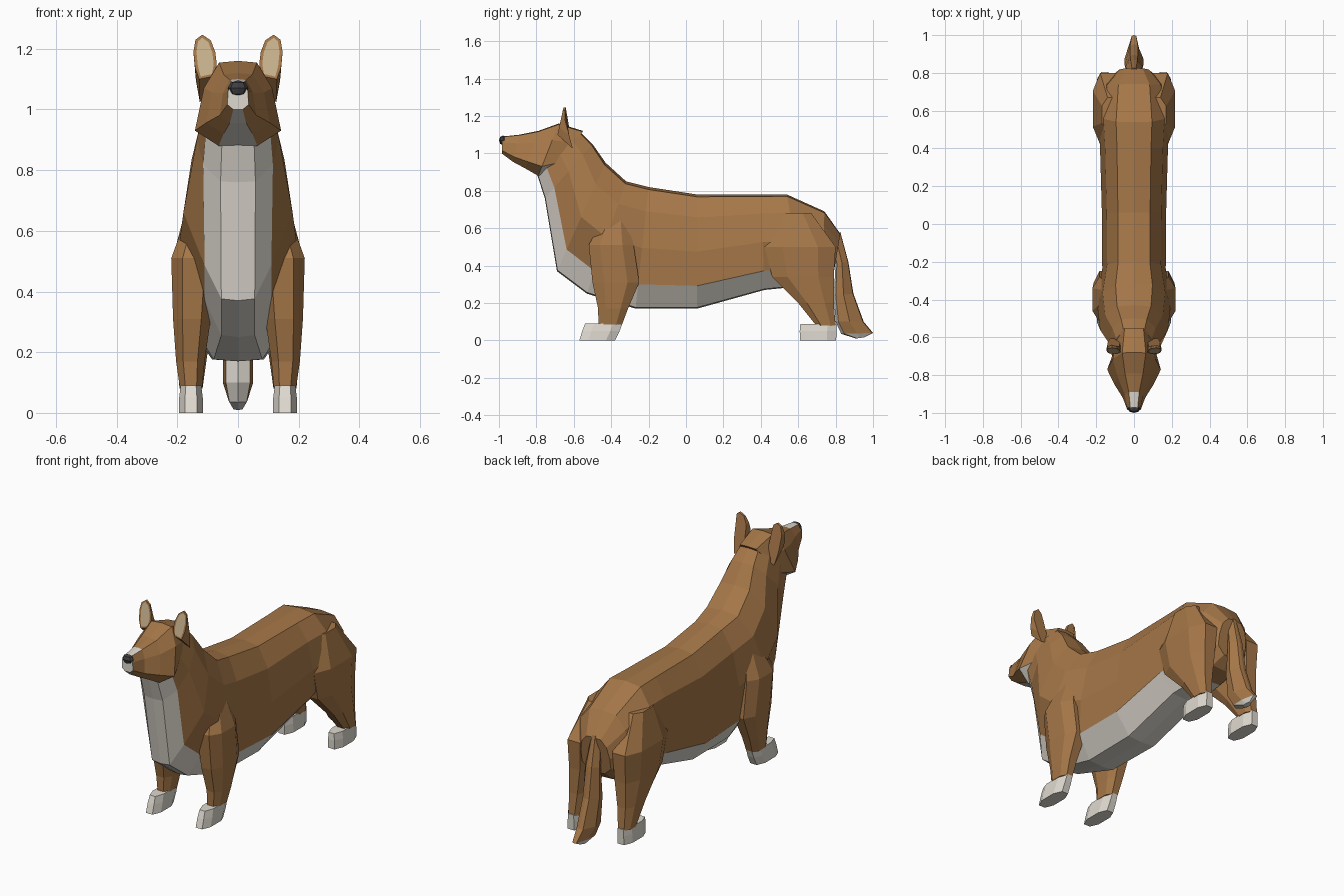
import bpy, bmesh
from mathutils import Vector

if "Cube" in bpy.data.objects:
    bpy.data.objects.remove(bpy.data.objects["Cube"])


def material(name, rgb):
    m = bpy.data.materials.new(name)
    m.diffuse_color = (*rgb, 1)
    m.use_nodes = True
    m.node_tree.nodes["Principled BSDF"].inputs["Base Color"].default_value = m.diffuse_color
    return m


FUR = material("tan fur", (0.38, 0.185, 0.065))
WHITE = material("cream white fur", (0.74, 0.70, 0.63))
INNER = material("beige inner ear", (0.58, 0.45, 0.27))
DARK = material("dark nose", (0.05, 0.05, 0.055))


def finish(bm, name, mats):
    bmesh.ops.recalc_face_normals(bm, faces=bm.faces)
    me = bpy.data.meshes.new(name)
    bm.to_mesh(me)
    bm.free()
    for m in mats:
        me.materials.append(m)
    ob = bpy.data.objects.new(name, me)
    bpy.context.collection.objects.link(ob)
    return ob


def loft(name, rings, mats, rule=lambda i, j: 0):
    """Skin closed rings of points; rule(ring, side) gives the material index."""
    bm = bmesh.new()
    vs = [[bm.verts.new(p) for p in r] for r in rings]
    n = len(rings[0])
    for i in range(len(vs) - 1):
        for j in range(n):
            k = (j + 1) % n
            f = bm.faces.new((vs[i][j], vs[i][k], vs[i + 1][k], vs[i + 1][j]))
            f.material_index = rule(i, j)
    bm.faces.new(vs[0])
    bm.faces.new(vs[-1]).material_index = rule(len(vs) - 2, n // 2)
    return finish(bm, name, mats)


def spine_loft(name, sections, profile, rule):
    """Sections: top y,z, bottom y,z, half width, lower half width.
    Profile: (width fraction, fraction from top to bottom), mirrored in x."""
    rings = []
    n = len(profile) - 1
    for ty, tz, by, bz, w, wl in sections:
        half = [((wl if t > 0.7 else w) * u, ty + (by - ty) * t, tz + (bz - tz) * t)
                for u, t in profile]
        rings.append(half + [(-x, y, z) for x, y, z in half[-2:0:-1]])
    return loft(name, rings, [FUR, WHITE],
                lambda i, j: rule(i, j if j < n else 2 * n - 1 - j))


# Trunk, chest and neck in one skin, white belly and bib
spine_loft("body", [
    (.825, .57, .79, .36, .09, .09),
    (.74, .69, .73, .31, .165, .14),
    (.54, .78, .62, .29, .19, .14),
    (.40, .78, .42, .27, .18, .17),
    (.06, .78, .06, .17, .17, .17),
    (-.20, .82, -.27, .17, .168, .16),
    (-.32, .85, -.53, .25, .195, .11),
    (-.43, .95, -.69, .37, .18, .11),
    (-.50, 1.05, -.755, .76, .135, .115),
    (-.56, 1.11, -.80, .90, .11, .105)],
    [(0, 0), (.5, .02), (.85, .2), (1, .5), (1, .8), (.5, .99), (0, 1)],
    lambda i, k: int(k >= 4 and i >= 2))

# Head with wide cheeks, white chin and blaze
spine_loft("head", [
    (-.55, 1.12, -.68, .92, .10, .10),
    (-.68, 1.16, -.79, .88, .125, .142),
    (-.79, 1.12, -.86, .92, .095, .105),
    (-.89, 1.10, -.925, .955, .055, .06),
    (-.985, 1.09, -.985, 1.0, .036, .035)],
    [(0, 0), (.5, .02), (.9, .32), (1, .82), (.45, 1), (0, 1)],
    lambda i, k: int((k == 4) or (k == 3 and i == 0) or (k == 0 and i == 3)))

# Nose
bm = bmesh.new()
bmesh.ops.create_uvsphere(bm, u_segments=8, v_segments=4, radius=1)
for v in bm.verts:
    v.co = Vector((v.co.x * .034, v.co.y * .022 - .978, v.co.z * .026 + 1.07))
finish(bm, "nose", [DARK])

# Hanging tail with a white underside
spine_loft("tail", [
    (.825, .58, .77, .55, .025, .02),
    (.868, .42, .80, .41, .045, .035),
    (.895, .25, .79, .24, .05, .042),
    (.95, .10, .80, .10, .05, .042),
    (1.0, .04, .83, .035, .03, .03),
    (.955, .017, .91, .01, .015, .015)],
    [(0, 0), (.4, .03), (1, .5), (.95, .9), (0, 1)],
    lambda i, k: int(k == 3 or i == 4))


def limb_ring(z, y, hy, x, hx):
    """Horizontal rectangle with cut corners."""
    oct8 = [(1, .5), (.5, 1), (-.5, 1), (-1, .5), (-1, -.5), (-.5, -1), (.5, -1), (1, -.5)]
    return [(x + a * hx, y + b * hy, z) for a, b in oct8]


# Legs and paws: z, centre y, half y, centre x, half x
FRONT = [(.66, -.38, .06, .12, .045), (.51, -.40, .12, .145, .075),
         (.31, -.375, .125, .152, .062), (.17, -.39, .08, .157, .047),
         (.085, -.405, .063, .155, .037)]
HIND = [(.68, .58, .09, .11, .06), (.50, .61, .19, .14, .078),
        (.34, .625, .165, .142, .067), (.20, .695, .095, .15, .05),
        (.08, .748, .052, .155, .038)]
FRONT_PAW = [(.09, -.44, .10, .155, .034), (.05, -.455, .10, .155, .039),
             (0, -.475, .095, .155, .040)]
HIND_PAW = [(.087, .708, .097, .155, .034), (.05, .706, .098, .155, .039),
            (0, .706, .097, .155, .040)]

# Ear outline (x, z)
EAR = [(.078, 1.11), (.07, 1.15), (.075, 1.19), (.09, 1.228), (.118, 1.246),
       (.14, 1.23), (.147, 1.19), (.142, 1.14), (.128, 1.10)]

for side, s in (("right", 1), ("left", -1)):
    for part, secs, mat in (("front_leg", FRONT, FUR), ("hind_leg", HIND, FUR),
                            ("front_paw", FRONT_PAW, WHITE), ("hind_paw", HIND_PAW, WHITE)):
        loft(f"{side}_{part}", [limb_ring(z, y, hy, s * x, hx) for z, y, hy, x, hx in secs], [mat])

    # Ear: leaning leaf with an inset inner face, its back flaring down to the skull
    bm = bmesh.new()
    front, back = [], []
    for x, z in EAR:
        y = -.655 - (1.246 - z) * .22
        low = max(0, 1.2 - z)
        front.append(bm.verts.new((s * x, y, z)))
        back.append(bm.verts.new((s * (.108 + (x - .108) * .9), y + .012 + low * .7, z - low * .75)))
    face = bm.faces.new(front)
    bm.faces.new(back)
    for j in range(len(EAR)):
        k = (j + 1) % len(EAR)
        bm.faces.new((front[j], front[k], back[k], back[j]))
    bmesh.ops.recalc_face_normals(bm, faces=bm.faces)
    bmesh.ops.inset_region(bm, faces=[face], thickness=.010)
    face.material_index = 1
    finish(bm, f"{side}_ear", [FUR, INNER])
